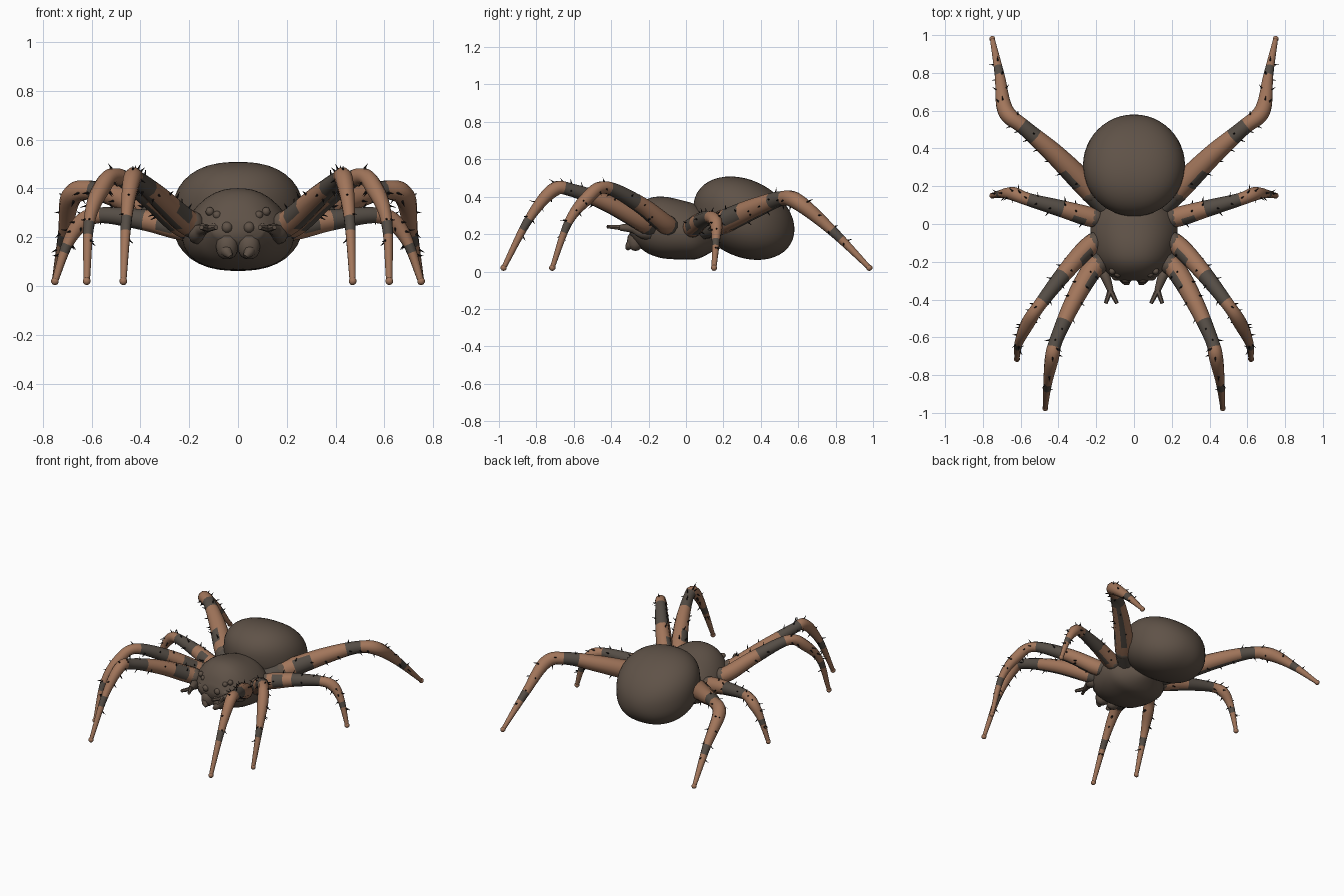
import bpy, bmesh, math, random
from mathutils import Vector, Matrix

random.seed(4)
if "Cube" in bpy.data.objects:
    bpy.data.objects.remove(bpy.data.objects["Cube"])


def material(name, rgb):
    mat = bpy.data.materials.new(name)
    mat.use_nodes = True
    mat.diffuse_color = (*rgb, 1)
    mat.node_tree.nodes["Principled BSDF"].inputs["Base Color"].default_value = (*rgb, 1)
    return mat


body_brown = material("body_brown", (0.115, 0.085, 0.064))
leg_tan = material("leg_tan", (0.36, 0.18, 0.104))
band_grey = material("band_grey", (0.09, 0.074, 0.06))
spine_black = material("spine_black", (0.012, 0.01, 0.01))
TAN, BAND, SPINE = range(3)


def finish(name, bm, mats, mirror=True):
    bmesh.ops.recalc_face_normals(bm, faces=bm.faces)
    mesh = bpy.data.meshes.new(name)
    bm.to_mesh(mesh)
    bm.free()
    for mat in mats:
        mesh.materials.append(mat)
    obj = bpy.data.objects.new(name, mesh)
    bpy.context.collection.objects.link(obj)
    bpy.ops.object.select_all(action="DESELECT")
    obj.select_set(True)
    bpy.context.view_layer.objects.active = obj
    bpy.ops.object.shade_smooth_by_angle(angle=math.radians(50))
    if mirror:
        obj.modifiers.new("mirror", "MIRROR").use_mirror_merge = False


def spline(points, steps):
    """Catmull-Rom samples as (parameter, value) through points of any size."""
    pts = [Vector(p) for p in points]
    pts = [2 * pts[0] - pts[1]] + pts + [2 * pts[-1] - pts[-2]]
    out = []
    for i in range(1, len(pts) - 2):
        a, b, c, d = pts[i - 1:i + 3]
        for k in range(steps):
            t = k / steps
            value = 2 * b + (c - a) * t + (2 * a - 5 * b + 4 * c - d) * t**2
            out.append((i - 1 + t, (value + (3 * b - a - 3 * c + d) * t**3) / 2))
    out.append((len(pts) - 3, pts[-2]))
    return out


def skin(bm, rings):
    """Bridge rings of vertices and cap the ends; returns faces by ring."""
    n = len(rings[0])
    rows = [[bm.faces.new((a[j], a[(j + 1) % n], b[(j + 1) % n], b[j])) for j in range(n)]
            for a, b in zip(rings, rings[1:])]
    bm.faces.new(rings[0])
    bm.faces.new(rings[-1])
    return rows


def tube(bm, points, radii, sides=10, steps=8):
    """Tapered limb along a smoothed path; returns its faces and frames."""
    samples = spline([(*p, r) for p, r in zip(points, radii)], steps)
    centres = [Vector(s[1][:3]) for s in samples]
    run = centres[-1] - centres[0]
    side = Vector((run.y, -run.x, 0)).normalized()
    rings, frames = [], []
    for i, (t, s) in enumerate(samples):
        ahead = (centres[min(i + 1, len(centres) - 1)] - centres[max(i - 1, 0)]).normalized()
        u = (side - ahead * side.dot(ahead)).normalized()
        v = u.cross(ahead)
        frames.append((t, centres[i], u, v, ahead, s[3]))
        angles = [math.tau * j / sides for j in range(sides)]
        rings.append([bm.verts.new(centres[i] + s[3] * (u * math.cos(a) + v * math.sin(a)))
                      for a in angles])
    return skin(bm, rings), frames


def ball(bm, centre, size, power=2, shear=0, segments=16):
    """Rounded blob; power above 2 squares it seen along y, shear tips it along y."""
    verts = bmesh.ops.create_uvsphere(bm, u_segments=segments, v_segments=segments // 2,
                                      radius=1)["verts"]
    for v in verts:
        across = (abs(v.co.x)**power + abs(v.co.z)**power)**(1 / power)
        n = v.co / math.hypot(across, v.co.y)
        v.co = Vector(centre) + Vector((n.x * size[0], n.y * size[1], n.z * size[2] + shear * n.y))


# Abdomen: large egg, tipped down at the back
bm = bmesh.new()
ball(bm, (0, 0.31, 0.285), (0.27, 0.27, 0.215), power=2.4, shear=-0.06, segments=48)
finish("abdomen", bm, [body_brown], mirror=False)

# Head and thorax: sections of (y, half width, bottom, top), sloping at the face
stations = [(-0.3, 0.1, 0.19, 0.26), (-0.26, 0.14, 0.14, 0.34), (-0.2, 0.19, 0.095, 0.39),
            (-0.12, 0.22, 0.07, 0.4), (-0.02, 0.23, 0.065, 0.38), (0.07, 0.2, 0.07, 0.35),
            (0.18, 0.08, 0.13, 0.27)]
bm = bmesh.new()
rings = []
for _, (y, half, low, high) in spline(stations, 4):
    ring = []
    for j in range(32):
        c, s = math.cos(math.tau * j / 32), math.sin(math.tau * j / 32)
        scale = (abs(c)**2.5 + abs(s)**2.5)**(-1 / 2.5)
        taper = 1 - 0.3 * max(s, 0)
        ring.append(bm.verts.new((half * taper * c * scale, y,
                                  (low + high) / 2 + (high - low) / 2 * s * scale)))
    rings.append(ring)
skin(bm, rings)
finish("head_thorax", bm, [body_brown], mirror=False)

# Eyes: a low row of large ones and a high row of small ones
bm = bmesh.new()
for x, y, z, r in [(0.045, -0.29, 0.24, 0.024), (0.095, -0.275, 0.235, 0.024),
                   (0.085, -0.265, 0.29, 0.018), (0.115, -0.25, 0.305, 0.018)]:
    ball(bm, (x, y, z), (r, r, r), segments=12)
finish("eyes", bm, [body_brown])

# Jaws with short fangs
bm = bmesh.new()
ball(bm, (0.045, -0.27, 0.165), (0.045, 0.045, 0.055), power=2.6)
tube(bm, [(0.05, -0.27, 0.16), (0.045, -0.3, 0.14), (0.03, -0.315, 0.12)], (0.03, 0.024, 0.01))
finish("jaws", bm, [body_brown])

# Feelers with split tips
bm = bmesh.new()
fork = (0.125, -0.35, 0.235)
tube(bm, [(0.15, -0.16, 0.2), (0.17, -0.23, 0.21), (0.15, -0.28, 0.23), fork],
     (0.035, 0.035, 0.026, 0.017), sides=8)
for x in (0.09, 0.15):
    tube(bm, [fork, (x, -0.42, 0.24)], (0.015, 0.01), sides=6)
finish("feelers", bm, [body_brown])

# Hip joints are gathered while the legs are made
hips = bmesh.new()


def make_legs(name, path, girth, band):
    """Banded, bristly leg pair along a path from hip to foot."""
    bm = bmesh.new()
    radii = [girth * r for r in (0.9, 1.05, 0.9, 0.68, 0.72, 0.46)] + [0.013]
    rows, frames = tube(bm, path, radii)
    for row, (t, *_) in zip(rows, frames):
        banded = t < 0.7 or band[0] <= t < band[1] or 5 <= t < 5.2
        for j, face in enumerate(row):
            streak = (1.1 < t < 1.6 and j in (0, 1, 9)) or (1 < t < band[0] and j == 7)
            face.material_index = BAND if banded or streak else TAN
    # Rounded foot
    ball(bm, path[-1], (0.017, 0.017, 0.017), segments=10)
    # Short bristles leaning towards the foot
    for t, centre, u, v, ahead, r in frames[10:-3:3]:
        for _ in range(2):
            a = random.uniform(0, math.tau)
            out = u * math.cos(a) + v * math.sin(a)
            lean = (out + ahead / 2).normalized()
            turn = Vector((0, 0, 1)).rotation_difference(lean).to_matrix().to_4x4()
            place = Matrix.Translation(centre + out * (r + 0.008)) @ turn
            cone = bmesh.ops.create_cone(bm, cap_ends=True, segments=5, radius1=0.006,
                                         radius2=0, depth=0.034, matrix=place)
            for face in {f for vert in cone["verts"] for f in vert.link_faces}:
                face.material_index = SPINE
    finish(name, bm, [leg_tan, band_grey, spine_black])
    size = girth * 1.05
    ball(hips, Vector(path[0]).lerp(Vector(path[1]), 0.7), (size, size, size))


make_legs("front_legs", [(0.13, -0.16, 0.22), (0.22, -0.24, 0.27), (0.32, -0.41, 0.36),
                         (0.41, -0.61, 0.435), (0.435, -0.71, 0.435), (0.457, -0.84, 0.28),
                         (0.47, -0.975, 0.02)], girth=0.052, band=(2.4, 3.3))
make_legs("second_legs", [(0.14, -0.05, 0.22), (0.24, -0.12, 0.26), (0.36, -0.25, 0.36),
                          (0.5, -0.43, 0.45), (0.565, -0.53, 0.39), (0.61, -0.63, 0.26),
                          (0.62, -0.715, 0.02)], girth=0.05, band=(2.1, 2.8))
make_legs("third_legs", [(0.14, 0.02, 0.22), (0.24, 0.04, 0.24), (0.38, 0.08, 0.27),
                         (0.56, 0.13, 0.29), (0.64, 0.16, 0.26), (0.7, 0.16, 0.17),
                         (0.75, 0.15, 0.02)], girth=0.05, band=(2, 2.9))
make_legs("back_legs", [(0.14, 0.08, 0.22), (0.26, 0.21, 0.27), (0.42, 0.37, 0.34),
                        (0.58, 0.51, 0.39), (0.68, 0.6, 0.37), (0.71, 0.78, 0.22),
                        (0.75, 0.98, 0.02)], girth=0.06, band=(2.6, 3.1))
finish("hip_joints", hips, [body_brown])
